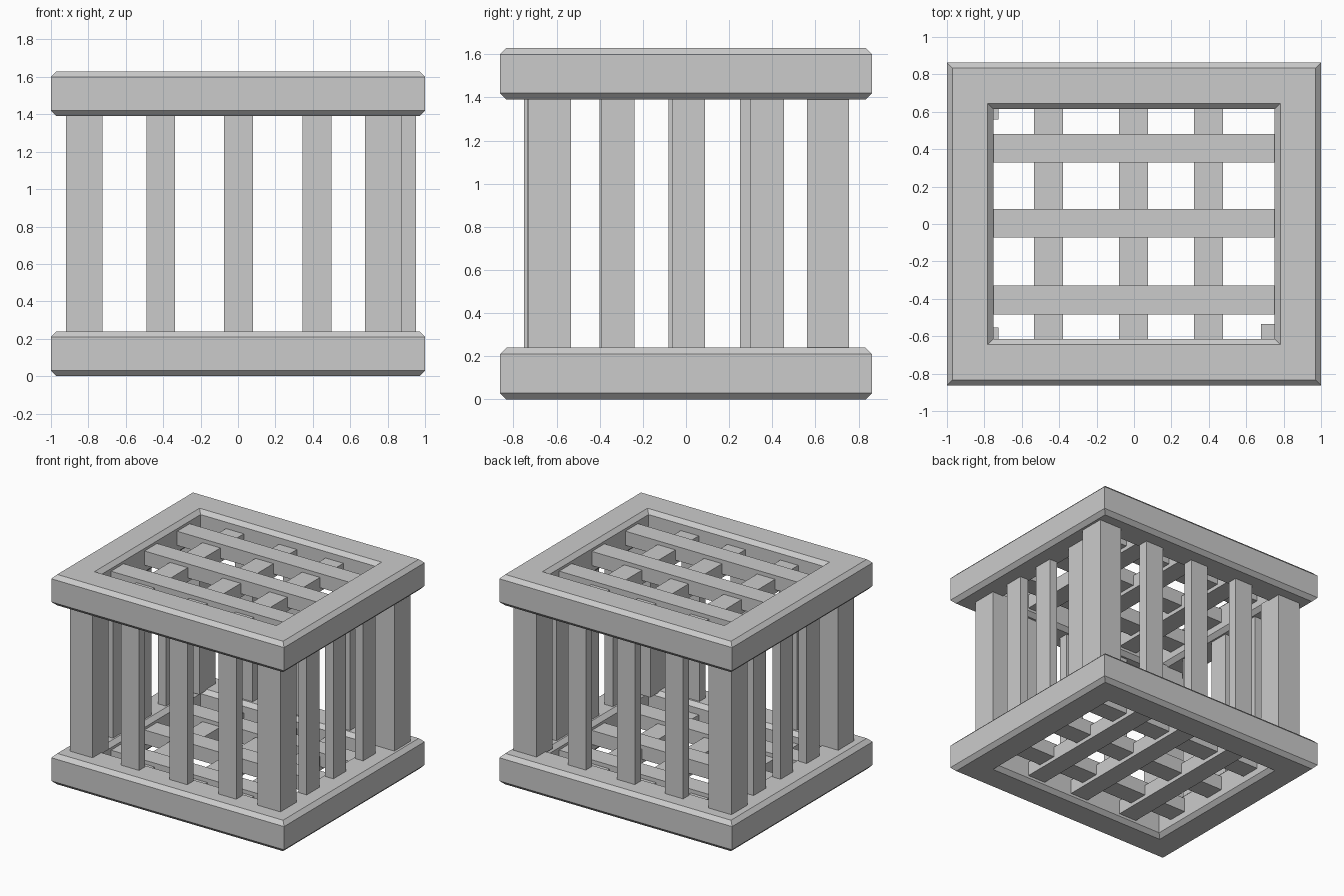
import bpy, bmesh

if "Cube" in bpy.data.objects:
    bpy.data.objects.remove(bpy.data.objects["Cube"])

HX, HY = 1.0, 0.863        # half size of the frames
W, H, C = 0.248, 0.24, 0.03  # frame width, height, chamfer
TOP_Z = 1.39               # underside of the upper frame


def finish(name, bm):
    bmesh.ops.recalc_face_normals(bm, faces=bm.faces)
    me = bpy.data.meshes.new(name)
    bm.to_mesh(me)
    bm.free()
    ob = bpy.data.objects.new(name, me)
    bpy.context.collection.objects.link(ob)
    return ob


def box(name, x0, x1, y0, y1, z0, z1):
    bm = bmesh.new()
    bmesh.ops.create_cube(bm, size=1)
    for v in bm.verts:
        v.co.x = x1 if v.co.x > 0 else x0
        v.co.y = y1 if v.co.y > 0 else y0
        v.co.z = z1 if v.co.z > 0 else z0
    return finish(name, bm)


def frame(name, z):
    # chamfered octagonal section swept round a mitred rectangle
    section = [(0, C), (0, H - C), (C, H), (W - C, H),
               (W, H - C), (W, C), (W - C, 0), (C, 0)]
    bm = bmesh.new()
    rings = [[bm.verts.new((sx * (HX - d), sy * (HY - d), z + h)) for d, h in section]
             for sx, sy in ((-1, -1), (1, -1), (1, 1), (-1, 1))]
    n = len(section)
    for i in range(4):
        a, b = rings[i], rings[(i + 1) % 4]
        for j in range(n):
            k = (j + 1) % n
            bm.faces.new((a[j], b[j], b[k], a[k]))
    return finish(name, bm)


# Upper and lower frames with crossed slats
for label, z in (("lower", 0), ("upper", TOP_Z)):
    frame(label + "_frame", z)
    for i, y in enumerate((-0.407, 0.004, 0.405)):
        box(f"{label}_long_slat_{i}", -HX + W - .02, HX - W + .02,
            y - .077, y + .077, z + .08, z + .19)
    for i, x in enumerate((-0.457, -0.002, 0.398)):
        box(f"{label}_cross_slat_{i}", x - .077, x + .077,
            -HY + W - .02, HY - W + .02, z + .05, z + .16)

Z0, Z1 = H - .01, TOP_Z + .01

# Corner posts, slightly uneven as in a handmade crate
for name, x, y in (("front_left", -.92, -.75), ("front_right", .68, -.73),
                   ("back_left", -.92, .56), ("back_right", .755, .56)):
    box(name + "_post", x, x + .196, y, y + .196, Z0, Z1)

# Bars on the front and back
for side, y in (("front", -.735), ("back", .66)):
    for i, x in enumerate((-.413, .002, .423)):
        box(f"{side}_bar_{i}", x - .077, x + .077, y, y + .075, Z0, Z1)

# Bars on the left and right
for side, x, ys in (("left", -.865, (-.323, -.003, .328)),
                    ("right", .795, (-.315, .012, .377))):
    for i, y in enumerate(ys):
        box(f"{side}_bar_{i}", x, x + .07, y - .077, y + .077, Z0, Z1)
